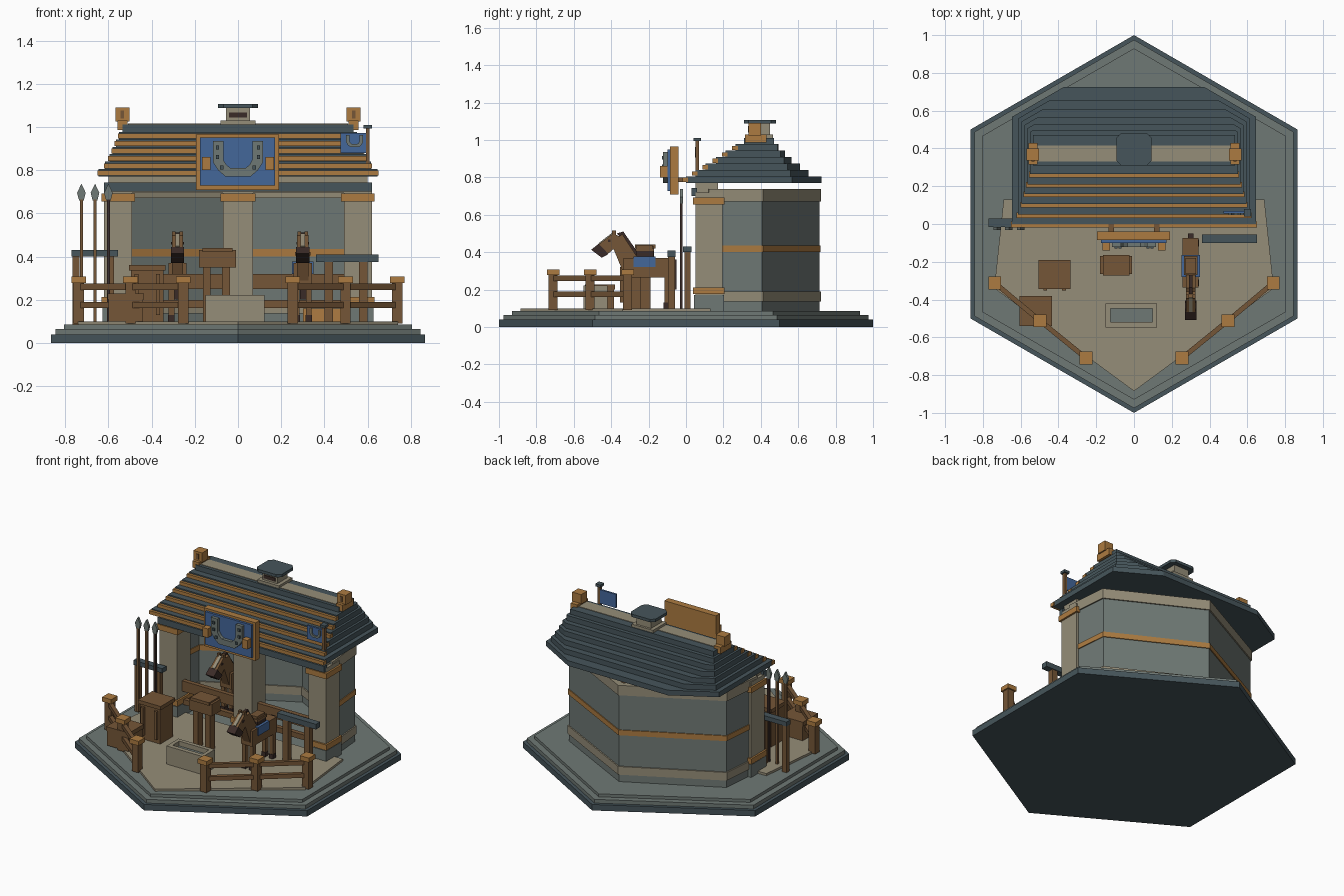
import bpy, bmesh, math
from mathutils import Vector, Matrix

if "Cube" in bpy.data.objects:
    bpy.data.objects.remove(bpy.data.objects["Cube"])


def material(name, hexcode):
    m = bpy.data.materials.new(name)
    rgb = [int(hexcode[i:i + 2], 16) / 255 for i in (0, 2, 4)]
    m.diffuse_color = [c / 12.92 if c < .04 else ((c + .055) / 1.055) ** 2.4 for c in rgb] + [1]
    m.use_nodes = True
    m.node_tree.nodes["Principled BSDF"].inputs["Base Color"].default_value = m.diffuse_color
    return m


SLATE = material("slate", "46555B")
GREY = material("grey stone", "6F7975")
STONE = material("pale stone", "958D78")
GOLD = material("golden wood", "AC7B41")
BROWN = material("brown wood", "755637")
DARK = material("dark brown", "3A2B27")
BLUE = material("blue cloth", "44679A")


def finish(name, bm, mat):
    bmesh.ops.recalc_face_normals(bm, faces=bm.faces)
    me = bpy.data.meshes.new(name)
    bm.to_mesh(me)
    bm.free()
    me.materials.append(mat)
    ob = bpy.data.objects.new(name, me)
    bpy.context.collection.objects.link(ob)
    return ob


def box(name, x0, x1, y0, y1, z0, z1, mat):
    bm = bmesh.new()
    m = Matrix.Translation(((x0 + x1) / 2, (y0 + y1) / 2, (z0 + z1) / 2))
    bmesh.ops.create_cube(bm, size=1, matrix=m @ Matrix.Diagonal((x1 - x0, y1 - y0, z1 - z0, 1)))
    return finish(name, bm, mat)


def prism(name, pts, a, b, mat, axis="z"):
    """Extrude a 2D outline from a to b along an axis."""
    place = {"z": lambda u, v, w: (u, v, w), "y": lambda u, v, w: (u, w, v),
             "x": lambda u, v, w: (w, u, v)}[axis]
    bm = bmesh.new()
    lo = [bm.verts.new(place(u, v, a)) for u, v in pts]
    hi = [bm.verts.new(place(u, v, b)) for u, v in pts]
    bm.faces.new(lo)
    bm.faces.new(hi)
    n = len(pts)
    for i in range(n):
        bm.faces.new((lo[i], lo[(i + 1) % n], hi[(i + 1) % n], hi[i]))
    return finish(name, bm, mat)


def bar(name, p, q, w, h, mat):
    """Horizontal rail between two points of the plan, p and q being 3D."""
    p, q = Vector(p), Vector(q)
    s = (q - p).cross(Vector((0, 0, 1))).normalized() * w / 2
    pts = [(v.x, v.y) for v in (p - s, q - s, q + s, p + s)]
    return prism(name, pts, p.z - h / 2, p.z + h / 2, mat)


def hexagon(r):
    return [(r * math.cos(math.radians(30 + 60 * i)), r * math.sin(math.radians(30 + 60 * i)))
            for i in range(6)]


# Stepped hexagonal base and yard
prism("base_lower", hexagon(1), 0, .04, SLATE)
prism("base_middle", hexagon(.975), .04, .065, GREY)
prism("base_upper", hexagon(.93), .065, .085, GREY)
prism("yard_floor", [(-.69, .13), (-.74, -.34), (0, -.885), (.74, -.34), (.69, .13)], .085, .1, STONE)


# Hollow stable wall following the hexagonal back
def wall(name, t, z0, z1, mat):
    path = [Vector(p) for p in ((.6, .12), (.575, .4), (0, .7), (-.575, .4), (-.6, .12))]
    outer, inner = [], []
    for i, p in enumerate(path):
        dirs = [(path[j + 1] - path[j]).normalized() for j in (i - 1, i) if 0 <= j < 4]
        norms = [Vector((d.y, -d.x)) for d in dirs]
        n = sum(norms, Vector((0, 0))).normalized()
        n *= t / n.dot(norms[0])
        outer.append(p + n)
        inner.append(p - n)
    prism(name, [tuple(v) for v in outer + inner[::-1]], z0, z1, mat)


wall("wall", .012, .08, .735, GREY)
wall("wall_foot_band", .02, .135, .19, STONE)
wall("wall_middle_band", .018, .4, .435, GOLD)
wall("wall_top_band", .02, .67, .737, STONE)

# Front pillars, collars and lintel
for n, x, w in (("left", -.555, .065), ("centre", 0, .07), ("right", .555, .065)):
    box(n + "_pillar", x - w, x + w, .05, .195, .085, .72, STONE)
    box(n + "_pillar_foot", x - w - .008, x + w + .008, .042, .203, .085, .17, GREY)
    for z in (.175, .655):
        box(n + "_collar", x - w - .012, x + w + .012, .038, .207, z, z + .037, GOLD)
box("lintel", -.6, .6, .05, .17, .695, .775, STONE)
box("lintel_front", -.62, .62, .03, .06, .7, .742, SLATE)

# Stall rails and hay
for s, n in ((-1, "left"), (1, "right")):
    for z, h in ((.285, .07), (.18, .035)):
        bar(n + "_stall_rail", (s * .06, .12, z), (s * .5, .12, z), .03, h, BROWN)
prism("hay_pile", [(.3, .3), (.5, .25), (.54, .38), (.36, .46)], .085, .16, GOLD)

# Stepped roof: shrinking slabs with cut back corners and batten strips in front
for i in range(7):
    w = (.645, .615, .595, .58, .565, .55, .535)[i]
    y0 = (0, .05, .105, .16, .21, .265, .31)[i]
    y1 = (.725, .655, .61, .565, .53, .495, .47)[i]
    c = .814 - .0233 * i
    z = .77 + .0345 * i
    yc, xc = (c - w / 2) / .866, 2 * (c - y1 * .866)
    if yc < y1:
        pts = [(-w, y0), (w, y0), (w, yc), (xc, y1), (-xc, y1), (-w, yc)]
    else:
        pts = [(-w, y0), (w, y0), (w, y1), (-w, y1)]
    prism("roof_step", pts, z, z + .0345, SLATE)
    if i < 6:
        box("roof_batten", -w - .006, w + .006, y0 - .018, y0 + .012, z + .004, z + .026 + .002 * (i == 0), GOLD)
box("roof_ridge", -.51, .51, .33, .415, .99, 1.015, STONE)

# Ridge end ornaments
for s in (-1, 1):
    x = s * .535
    box("ridge_end_foot", x - .024, x + .024, .315, .43, .985, 1.03, GOLD)
    box("ridge_end_block", x - .033, x + .033, .335, .4, 1.025, 1.09, GOLD)
    box("ridge_end_inset", x - .008, x + .008, .331, .336, 1.04, 1.075, BROWN)

# Vent chimney
box("chimney_foot", -.08, .08, .32, .465, 1.01, 1.03, STONE)
box("chimney_body", -.055, .055, .34, .45, 1.03, 1.088, STONE)
box("chimney_opening", -.042, .042, .334, .341, 1.043, 1.066, DARK)
k = .025
prism("chimney_cap", [(-.093 + k, .31), (.093 - k, .31), (.093, .31 + k), (.093, .48 - k),
                      (.093 - k, .48), (-.093 + k, .48), (-.093, .48 - k), (-.093, .31 + k)],
      1.087, 1.106, SLATE)


# Horseshoe emblem, used on sign and flag
def horseshoe(name, x, z, s, y0, y1):
    half = [(.12, .16), (.12, .06), (.095, .02), (.06, -.01)]
    ins = [(.035, .03), (.055, .045), (.07, .07), (.07, .16)]
    right = ins + half
    outline = [(.035, .03), (.055, .045), (.07, .075), (.07, .16)] + half
    outline += [(-a, b) for a, b in half[::-1]] + [(-a, b) for a, b in ins[::-1]]
    prism(name, [(x + a * s, z + b * s) for a, b in outline], y0, y1, GREY, "y")


# Hanging sign
box("sign_board", -.195, .19, -.085, -.04, .708, .965, GOLD)
box("sign_panel", -.175, .172, -.1, -.084, .728, .95, BLUE)
horseshoe("sign_horseshoe", 0, .78, .97, -.122, -.098)
for s in (-1, 1):
    box("sign_peg", s * .147 - .02, s * .147 + .02, -.14, -.098, .8, .86, GOLD)
    box("sign_bracket", s * .12 - .015, s * .12 + .015, -.045, .03, .775, .8, BROWN)
    for x, z in ((.095, .905), (.095, .86), (.075, .812)):
        box("horseshoe_nail", s * x - .008, s * x + .008, -.129, -.121, z - .009, z + .009, SLATE)

# Roof flag
box("flag_pole", .592, .61, .05, .07, .79, .995, BROWN)
box("flag_pole_cap", .582, .62, .04, .08, .993, 1.01, SLATE)
box("flag_cloth", .475, .595, .055, .068, .88, .972, BLUE)
horseshoe("flag_horseshoe", .54, .91, .33, .047, .056)

# Yard fence
for s in (-1, 1):
    posts = [(s * .737, -.312), (s * .498, -.512), (s * .254, -.71)]
    for x, y in posts:
        box("fence_post", x - .024, x + .024, y - .024, y + .024, .09, .28, BROWN)
        box("fence_cap", x - .034, x + .034, y - .034, y + .034, .278, .308, GOLD)
    for p, q in zip(posts, posts[1:]):
        for z in (.175, .26):
            bar("fence_rail", (*p, z), (*q, z), .026, .028, BROWN)

# Spear rack
box("rack_bar", -.77, -.555, -.015, .03, .4, .43, SLATE)
for x in (-.75, -.59):
    box("rack_post", x - .016, x + .016, -.008, .024, .085, .4, BROWN)
for x in (-.725, -.662, -.6):
    box("spear_shaft", x - .007, x + .007, -.033, -.018, .1, .665, DARK if x == -.6 else BROWN)
    prism("spear_tip", [(x - .011, .66), (x + .011, .66), (x + .02, .695), (x, .737), (x - .02, .695)],
          -.033, -.017, GREY, "y")

# Hitching counter
box("counter_top", .36, .65, -.1, -.055, .375, .41, SLATE)
for x in (.42, .58):
    box("counter_post", x - .02, x + .02, -.095, -.06, .09, .376, BROWN)

# Tall chest and low crate
box("tall_chest", -.495, -.345, -.335, -.2, .1, .345, BROWN)
box("tall_chest_lid", -.505, -.335, -.345, -.19, .335, .36, BROWN)
for x in (-.47, -.37):
    box("chest_latch", x - .01, x + .01, -.352, -.33, .13, .32, BROWN)
box("low_crate", -.6, -.44, -.535, -.385, .1, .215, BROWN)
box("low_crate_lid", -.605, -.435, -.54, -.38, .2, .228, BROWN)

# Saddle stand
box("stand_top", -.18, -.01, -.265, -.17, .35, .43, BROWN)
box("stand_cap", -.165, -.025, -.272, -.163, .42, .44, BROWN)
for x in (-.145, -.055):
    box("stand_post", x - .018, x + .018, -.245, -.19, .1, .355, BROWN)

# Water trough with open top
for n, a in (("front", (-.15, .122, -.548, -.518)), ("back", (-.15, .122, -.447, -.42)),
             ("left", (-.15, -.125, -.52, -.445)), ("right", (.097, .122, -.52, -.445))):
    box("trough_" + n, *a, .1, .222, STONE)
box("trough_water", -.127, .1, -.52, -.445, .1, .19, GREY)


# Horses facing the front
def horse(x, y, saddled):
    def part(name, w, y0, y1, z0, z1, mat, dx=0):
        box("horse_" + name, x + dx - w, x + dx + w, y + y0, y + y1, z0, z1, mat)

    def side(name, w, pts, mat):
        prism("horse_" + name, [(y + a, b) for a, b in pts], x - w, x + w, mat, "x")
    part("body", .042, -.13, .13, .265, .37, BROWN)
    for dx in (-.028, .028):
        for dy in (-.105, .105):
            part("leg", .013, dy - .016, dy + .016, .12, .28, BROWN, dx)
            part("hoof", .015, dy - .019, dy + .017, .1, .13, DARK, dx)
        part("ear", .008, -.19, -.168, .485, .515, BROWN, dx * .6)
        part("eye", .003, -.213, -.199, .455, .468, DARK, dx * .96)
    side("neck", .026, [(-.13, .29), (-.05, .365), (-.135, .495), (-.2, .46)], BROWN)
    side("mane", .009, [(-.05, .365), (-.035, .372), (-.13, .51), (-.165, .5)], DARK)
    side("head", .026, [(-.185, .5), (-.27, .435), (-.225, .38), (-.12, .47)], BROWN)
    side("muzzle", .031, [(-.262, .445), (-.302, .413), (-.245, .37), (-.21, .39)], DARK)
    side("blaze", .01, [(-.185, .5), (-.26, .443), (-.262, .448), (-.187, .506)], STONE)
    part("tail", .014, .13, .155, .2, .36, DARK)
    if saddled:
        part("blanket", .049, -.075, .042, .32, .378, BLUE)
        part("saddle", .032, -.06, .03, .375, .41, DARK)
        part("saddle_seat", .036, -.065, .035, .405, .42, BROWN)
        part("saddle_rim", .028, -.06, .025, .415, .437, BROWN)


horse(.3, -.205, True)
horse(-.28, .4, False)
